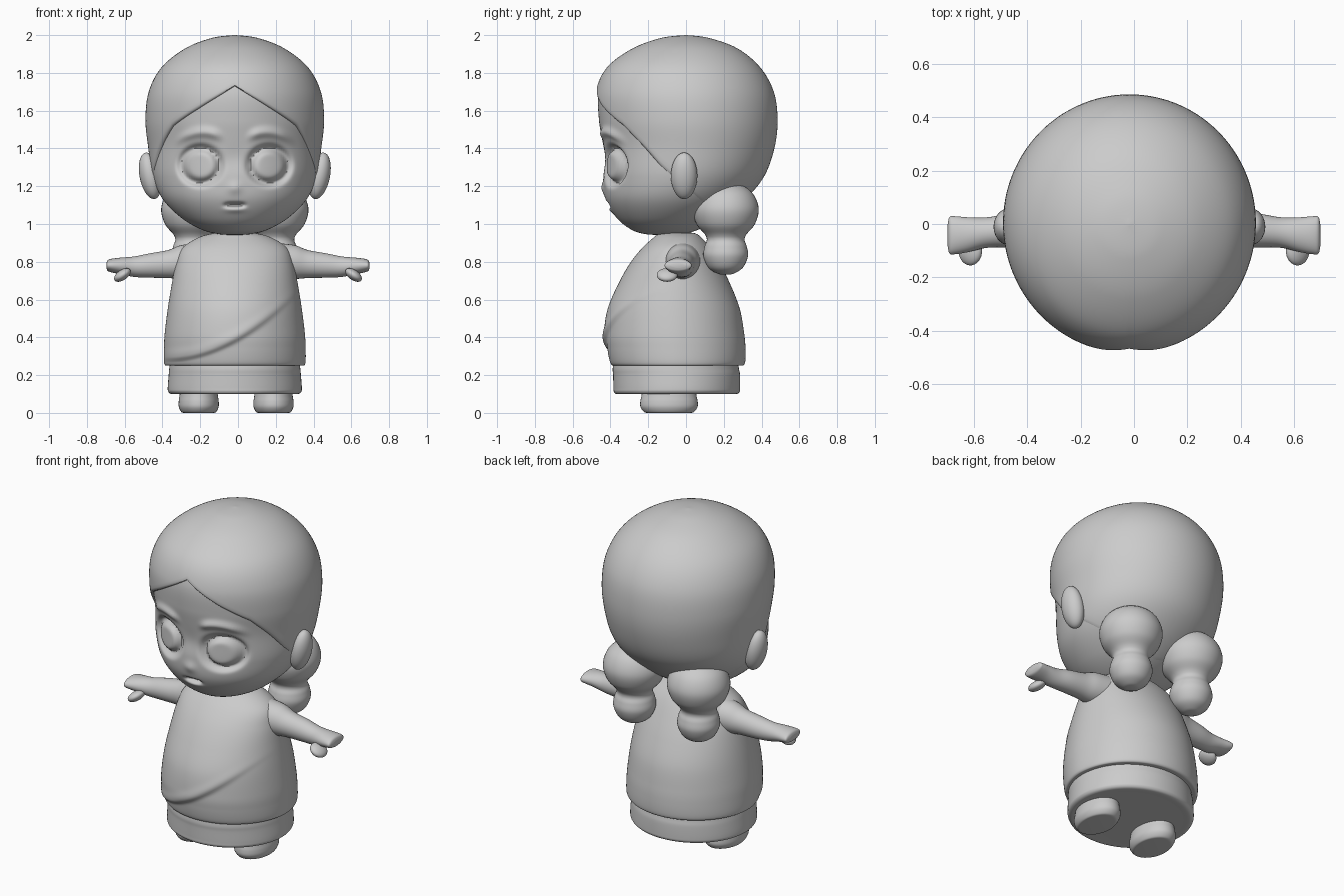
import bpy, bmesh, math
from math import sin, cos, pi, exp
from mathutils import Vector, Matrix

if "Cube" in bpy.data.objects:
    bpy.data.objects.remove(bpy.data.objects["Cube"])

clay = bpy.data.materials.new("grey_clay")
clay.use_nodes = True
GREY = (0.6, 0.6, 0.6, 1)
clay.diffuse_color = GREY
clay.node_tree.nodes["Principled BSDF"].inputs["Base Color"].default_value = GREY
CX = -0.017


def finish(name, bm):
    bmesh.ops.recalc_face_normals(bm, faces=bm.faces)
    me = bpy.data.meshes.new(name)
    bm.to_mesh(me)
    bm.free()
    me.materials.append(clay)
    ob = bpy.data.objects.new(name, me)
    bpy.context.collection.objects.link(ob)
    bpy.ops.object.select_all(action='DESELECT')
    ob.select_set(True)
    bpy.context.view_layer.objects.active = ob
    bpy.ops.object.shade_smooth_by_angle(angle=math.radians(50))
    return ob


def spline(rows, u):
    """Smooth interpolation through the rows, u counted in rows."""
    last = len(rows) - 1
    i = min(int(u), last - 1)
    t = u - i
    a, b, c, d = (rows[min(max(k, 0), last)] for k in range(i - 1, i + 3))
    return [q + t * ((r - p) + t * (2 * p - 5 * q + 4 * r - s + t * (3 * (q - r) + s - p))
                     * 1) / 2 for p, q, r, s in zip(a, b, c, d)]


def skin(name, rings):
    """Join closed rings of points into a capped tube."""
    bm = bmesh.new()
    loops = [[bm.verts.new(p) for p in ring] for ring in rings]
    n = len(loops[0])
    for a, b in zip(loops, loops[1:]):
        for i in range(n):
            j = (i + 1) % n
            bm.faces.new((a[i], a[j], b[j], b[i]))
    bm.faces.new(loops[0])
    bm.faces.new(loops[-1])
    return finish(name, bm)


def point(row, a, scale=1.0):
    """Point on an upright section: height, half width, front y, back y."""
    z, w, yf, yb = row
    return Vector((CX + w * scale * sin(a),
                   (yf + yb) / 2 - (yb - yf) / 2 * scale * cos(a), z))


def loft(name, rows, n=64, steps=8, change=lambda p: p):
    total = (len(rows) - 1) * steps
    return skin(name, [[change(point(spline(rows, k / steps), 2 * pi * i / n))
                        for i in range(n)] for k in range(total + 1)])


def ellipsoid(name, loc, size, rot=(0, 0, 0)):
    bm = bmesh.new()
    bmesh.ops.create_uvsphere(bm, u_segments=32, v_segments=20, radius=1)
    turn = Matrix.Rotation(rot[1], 4, 'Y') @ Matrix.Rotation(rot[2], 4, 'Z')
    bm.transform(Matrix.Translation(loc) @ turn @ Matrix.Diagonal((*size, 1)))
    return finish(name, bm)


def ramp(a, b, x):
    t = min(max((x - a) / (b - a), 0), 1)
    return t * t * (3 - 2 * t)


# Head with sculpted face
HEAD = [(.942, .01, -.13, -.11), (.946, .08, -.21, -.03), (.968, .17, -.285, .06),
        (1.03, .28, -.365, .18), (1.13, .38, -.425, .31), (1.25, .433, -.44, .41),
        (1.4, .455, -.45, .465), (1.55, .47, -.475, .482), (1.7, .453, -.475, .462),
        (1.83, .385, -.415, .39), (1.93, .26, -.28, .27), (1.985, .12, -.13, .12),
        (2.0, .004, -.004, .004)]


def sculpt_face(p):
    s = 1 - .03 * ramp(1.2, 1.5, p.z)
    q = Vector((CX + (p.x - CX) * s, p.y * s, p.z - .01 * ramp(1.8, 2, p.z)))
    if q.y > -.1:
        return q
    x, z = abs(q.x - CX), q.z
    # eye sockets around domed eyes
    d = math.hypot((x - .182) / .105, (z - 1.31) / .097)
    q.y += .034 * exp(-((d - .95) / .2) ** 2)
    # brows
    arch = 1.485 - 2.5 * (x - .17) ** 2
    q.y -= .02 * exp(-((z - arch) / .025) ** 2) * ramp(.05, .12, x) * ramp(.33, .24, x)
    # bridge, nose and lips
    q.y += .012 * exp(-(x / .09) ** 2 - ((z - 1.34) / .07) ** 2)
    q.y -= .012 * exp(-(x / .035) ** 2 - ((z - 1.19) / .03) ** 2)
    q.y += .035 * exp(-(x / .05) ** 4 - ((z - 1.1) / .012) ** 2)
    q.y -= .008 * exp(-(x / .05) ** 2 - ((z - 1.075) / .015) ** 2)
    return q


loft("head", HEAD, 192, 16, sculpt_face)

# Hair cap with a pointed centre parting
HAIRLINE = [(0, 1.73), (25, 1.61), (45, 1.52), (58, 1.42), (72, 1.31),
            (90, 1.2), (120, 1.09), (150, 1.03), (180, 1.01)]


def hair_start(a):
    deg = math.degrees(min(a, 2 * pi - a))
    for (a0, z0), (a1, z1) in zip(HAIRLINE, HAIRLINE[1:]):
        if deg <= a1 + .001:
            edge = z0 + (z1 - z0) * (deg - a0) / (a1 - a0)
            break
    lo, hi = 0, len(HEAD) - 1
    for _ in range(30):
        mid = (lo + hi) / 2
        lo, hi = (mid, hi) if spline(HEAD, mid)[0] < edge else (lo, mid)
    return lo


N = 144
starts = [hair_start(2 * pi * i / N) for i in range(N)]
levels = [(0, .93), (0, .985), (.008, 1.0), (.025, 1.006)]
levels += [(k / 60, 1.006) for k in range(3, 61)]
skin("hair_cap", [[point(spline(HEAD, starts[i] + (len(HEAD) - 1 - starts[i]) * t),
                         2 * pi * i / N, s) for i in range(N)] for t, s in levels])

# Neck
loft("neck", [(.88, .11, -.17, .05), (.94, .09, -.15, .03), (1.02, .09, -.15, .03)], 32)

# Wrapped dress with a diagonal fold across the front
DRESS = [(.25, .35, -.385, .285), (.252, .368, -.405, .305), (.275, .375, -.418, .314),
         (.34, .375, -.43, .315), (.42, .371, -.435, .308), (.55, .355, -.415, .285),
         (.68, .334, -.36, .235), (.79, .312, -.298, .18), (.87, .28, -.235, .132),
         (.925, .2, -.175, .085), (.95, .12, -.14, .05), (.955, .05, -.09, 0)]


def fold(p):
    if p.y < 0:
        edge = .29 + .75 * max(p.x + .36, 0) ** 1.9
        below = ramp(edge + .005, edge - .025, p.z)
        rim = exp(-((p.z - edge - .02) / .03) ** 2)
        fade = ramp(.7, .4, p.z) * ramp(0, -.15, p.y)
        p.y += (.014 * below - .006 * rim) * fade
    return p


loft("dress", DRESS, 128, 12, fold)
loft("underskirt", [(.1, .3, -.33, .23), (.1, .335, -.368, .268), (.112, .352, -.382, .284),
                    (.135, .355, -.384, .287), (.2, .35, -.386, .286),
                    (.235, .347, -.388, .28), (.29, .34, -.38, .27)], 96)

# Arm sections: x, y, y radius, z, z radius
ARM = [(.2, -.02, .1, .8, .1), (.3, -.02, .085, .798, .09), (.37, -.022, .07, .788, .074),
       (.47, -.025, .063, .78, .064), (.55, -.032, .057, .774, .054),
       (.62, -.04, .065, .778, .044), (.67, -.042, .071, .78, .036),
       (.69, -.042, .068, .78, .028), (.697, -.042, .04, .78, .012)]
BUN = [(1.225, .02), (1.21, .08), (1.16, .145), (1.08, .175), (1.0, .155), (.945, .11),
       (.915, .1), (.88, .112), (.83, .118), (.77, .092), (.738, .045), (.732, .01)]
FOOT = [(0, .7), (.004, .86), (.03, .99), (.06, 1), (.09, .96), (.14, .9)]

for side, s in (("left", 1), ("right", -1)):
    rings = []
    for k in range((len(ARM) - 1) * 6 + 1):
        x, y, ry, z, rz = spline(ARM, k / 6)
        rings.append([(s * x, y + ry * cos(a * pi / 16), z + rz * sin(a * pi / 16))
                      for a in range(32)])
    skin(side + "_arm", rings)
    ellipsoid(side + "_thumb", (s * .612, -.1, .73), (.05, .055, .027), (0, s * .6, 0))
    ellipsoid(side + "_ear", (CX + s * .448, -.01, 1.255), (.056, .07, .125), (0, s * .2, 0))

    # Bunched pigtail
    rings = []
    for k in range((len(BUN) - 1) * 6 + 1):
        z, r = spline(BUN, k / 6)
        rings.append([(CX + s * .215 + r * cos(a * pi / 20), .21 + r * sin(a * pi / 20), z)
                      for a in range(40)])
    skin(side + "_pigtail", rings)

    # Rounded foot
    rings = []
    for k in range((len(FOOT) - 1) * 6 + 1):
        z, r = spline(FOOT, k / 6)
        rings.append([(-.01 + s * .198 + .106 * r * cos(a * pi / 20),
                       -.09 + .152 * r * sin(a * pi / 20), z) for a in range(40)])
    skin(side + "_foot", rings)
